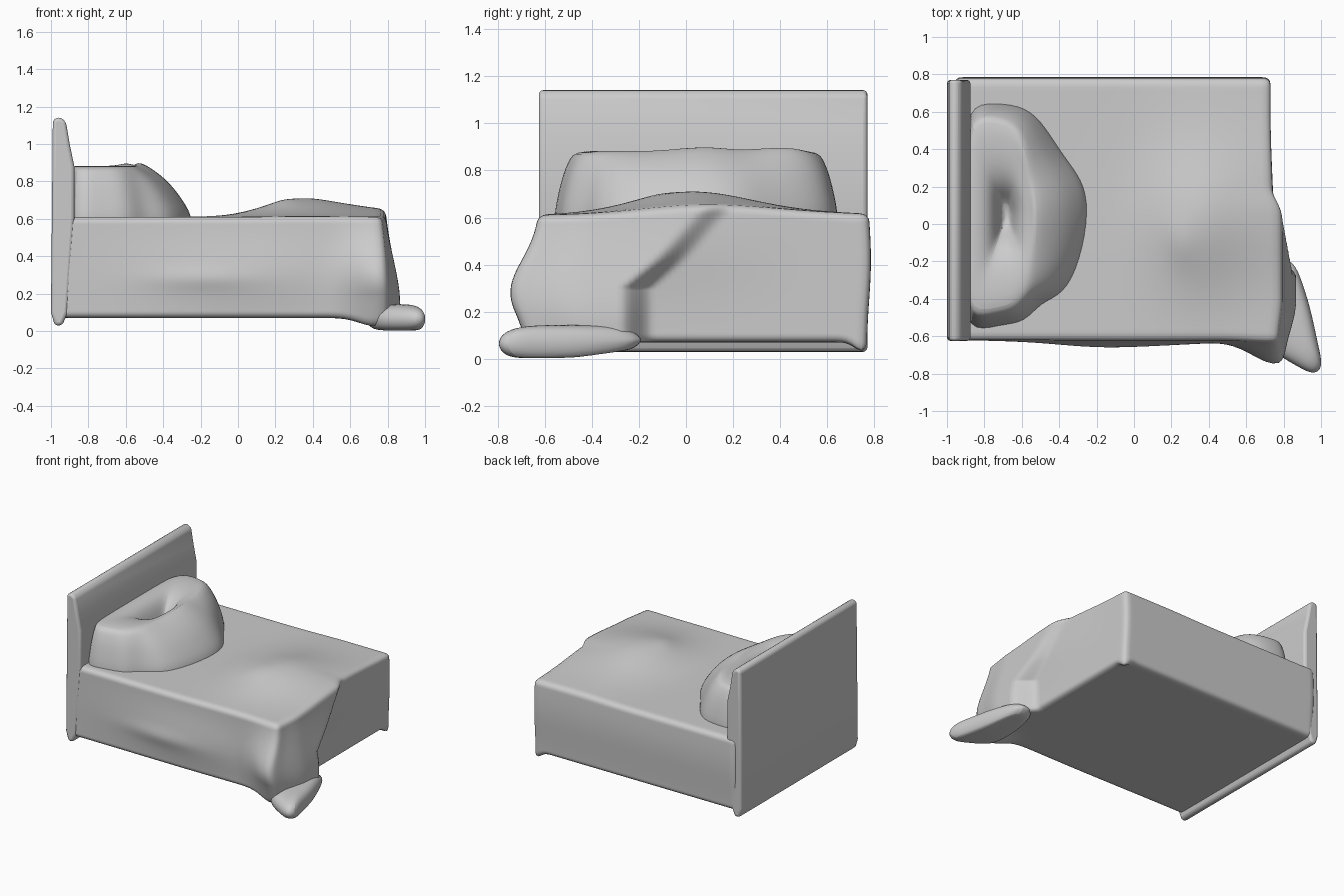
import bpy, bmesh, math
from mathutils import Vector

if "Cube" in bpy.data.objects:
    bpy.data.objects.remove(bpy.data.objects["Cube"])


def finish(name, bm, bevel=0, subsurf=0, angle=50):
    bmesh.ops.recalc_face_normals(bm, faces=bm.faces[:])
    mesh = bpy.data.meshes.new(name)
    bm.to_mesh(mesh)
    bm.free()
    ob = bpy.data.objects.new(name, mesh)
    bpy.context.collection.objects.link(ob)
    if bevel:
        m = ob.modifiers.new("soft_edges", "BEVEL")
        m.width, m.segments = bevel, 3
    if subsurf:
        m = ob.modifiers.new("smooth", "SUBSURF")
        m.levels = m.render_levels = subsurf
    bpy.ops.object.select_all(action="DESELECT")
    ob.select_set(True)
    bpy.context.view_layer.objects.active = ob
    bpy.ops.object.shade_smooth_by_angle(angle=math.radians(angle))
    return ob


def loft(rings):
    """Closed skin through equal-length rings of points, capped at both ends."""
    bm = bmesh.new()
    rows = [[bm.verts.new(p) for p in ring] for ring in rings]
    n = len(rows[0])
    for a, b in zip(rows, rows[1:]):
        for i in range(n):
            bm.faces.new((a[i], a[(i + 1) % n], b[(i + 1) % n], b[i]))
    bm.faces.new(rows[0])
    bm.faces.new(rows[-1])
    return bm


def gauss(v, mid, width):
    return math.exp(-((v - mid) / width) ** 2)


def step(a, b, v):
    t = max(0.0, min(1.0, (v - a) / (b - a)))
    return t * t * (3 - 2 * t)


# Headboard: side profile (x, z) swept across the bed
profile = [(-0.98, 0.03), (-1.0, 0.1), (-0.995, 0.6), (-0.99, 1.13), (-0.955, 1.145),
           (-0.92, 1.12), (-0.9, 1.0), (-0.875, 0.88), (-0.875, 0.6), (-0.91, 0.1), (-0.94, 0.03)]
finish("headboard", loft([[(x, y, z) for x, z in profile] for y in (-0.625, 0.77)]), bevel=0.018)

# Bed body with its blanket: rounded dense box, pushed into soft folds
lo, hi, rad = Vector((-0.96, -0.62, 0.07)), Vector((0.73, 0.765, 0.61)), 0.035
bm = bmesh.new()
bmesh.ops.create_cube(bm, size=1)
bmesh.ops.subdivide_edges(bm, edges=bm.edges[:], cuts=63, use_grid_fill=True)
for v in bm.verts:
    p = Vector([lo[i] + (v.co[i] + 0.5) * (hi[i] - lo[i]) for i in range(3)])
    core = Vector([max(lo[i] + rad, min(hi[i] - rad, p[i])) for i in range(3)])
    if (p - core).length > 0:
        p = core + (p - core).normalized() * rad
    x, y, z = p
    up, low = step(0.4, 0.6, z), 1 - step(0.07, 0.2, z)
    # rumpled top
    rise = 0.075 * gauss(x, 0.35, 0.3) * gauss(y, 0.0, 0.33)
    rise += 0.03 * step(-0.1, 0.4, x) * gauss(y, 0.2, 0.45)
    rise += 0.012 * gauss(x, 0.25, 0.08) * gauss(y + 0.4 * x, 0.0, 0.12)
    p.z += up * rise
    # drooping corners
    p.z -= low * 0.045 * (gauss(x, 0.72, 0.05) * gauss(y, 0.75, 0.05) + gauss(x, 0.66, 0.08) * gauss(y, -0.6, 0.1))
    # slack front and back sides
    if y < -0.55:
        p.y -= 0.03 * gauss(x, 0.0, 0.55) * gauss(z, 0.3, 0.18)
        p.y -= 0.012 * gauss(x, -0.2, 0.28) * gauss(z, 0.28, 0.06)
    p.y -= 0.12 * step(-0.3, -0.62, y) * gauss(x, 0.69, 0.13) * gauss(z, 0.28, 0.2)
    p.y += 0.02 * step(0.5, 0.76, y) * gauss(z, 0.42, 0.25)
    # blanket corner hanging over the foot end
    edge = -0.2 + 1.15 * max(0, z - 0.3)
    hang = 0.045 + 0.09 * step(0.6, 0.15, z)
    cover = step(edge + 0.06, edge - 0.08, y)
    p.x += step(0.45, 0.73, x) * cover * hang * (1 - 0.45 * step(-0.4, -0.62, y))
    p.x += 0.02 * step(0.5, 0.73, x) * gauss(z, 0.5, 0.2) * step(0.6, -0.1, y)
    v.co = p
finish("bed_and_blanket", bm)

# Pillow heap: base outline blended to top outline, then a hollow in the middle
base = [(-0.9, -0.59), (-0.72, -0.54), (-0.58, -0.53), (-0.5, -0.42), (-0.37, -0.38), (-0.28, -0.2),
        (-0.23, 0.08), (-0.27, 0.24), (-0.37, 0.36), (-0.47, 0.52), (-0.57, 0.63), (-0.74, 0.65),
        (-0.9, 0.64), (-0.9, 0.3), (-0.9, 0.0), (-0.9, -0.3)]
top = [(-0.88, -0.5), (-0.74, -0.47), (-0.64, -0.45), (-0.57, -0.37), (-0.53, -0.3), (-0.51, -0.15),
       (-0.5, 0.08), (-0.52, 0.22), (-0.55, 0.33), (-0.59, 0.46), (-0.65, 0.54), (-0.75, 0.57),
       (-0.88, 0.57), (-0.9, 0.3), (-0.9, 0.0), (-0.9, -0.3)]
rings = [[(x, y, 0.5) for x, y in base]]
for t, z in ((0, 0.61), (0.15, 0.68), (0.45, 0.78), (0.8, 0.845), (1.1, 0.88)):
    rings.append([(a[0] + (b[0] - a[0]) * t, a[1] + (b[1] - a[1]) * t,
                   z + 0.035 * t * (gauss(b[1], 0.08, 0.12) + gauss(b[1], 0.42, 0.1)) * step(-0.8, -0.55, b[0]))
                  for a, b in zip(base, top)])
for s, z in ((0.75, 0.885), (0.45, 0.865), (0.25, 0.8), (0.12, 0.7)):
    rings.append([(-0.68 + (x + 0.68) * s, 0.05 + (y - 0.05) * s, z) for x, y in top])
finish("pillows", loft(rings), subsurf=2)

# Blanket tip lying on the floor
tip = [(0.68, -0.2), (0.84, -0.17), (0.89, -0.28), (0.945, -0.45), (0.985, -0.65), (1.015, -0.77),
       (0.96, -0.81), (0.88, -0.765), (0.78, -0.71), (0.68, -0.62)]
cx, cy = 0.84, -0.5
rings = []
for s, z in ((0.6, 0.0), (0.88, 0.008), (1.0, 0.045), (1.0, 0.085), (0.87, 0.125), (0.5, 0.145)):
    rings.append([(cx + (x - cx) * s, cy + (y - cy) * s, z + 0.03 * step(-0.4, -0.2, y) * (z < 0.05))
                  for x, y in tip])
finish("blanket_tip", loft(rings), subsurf=2)
